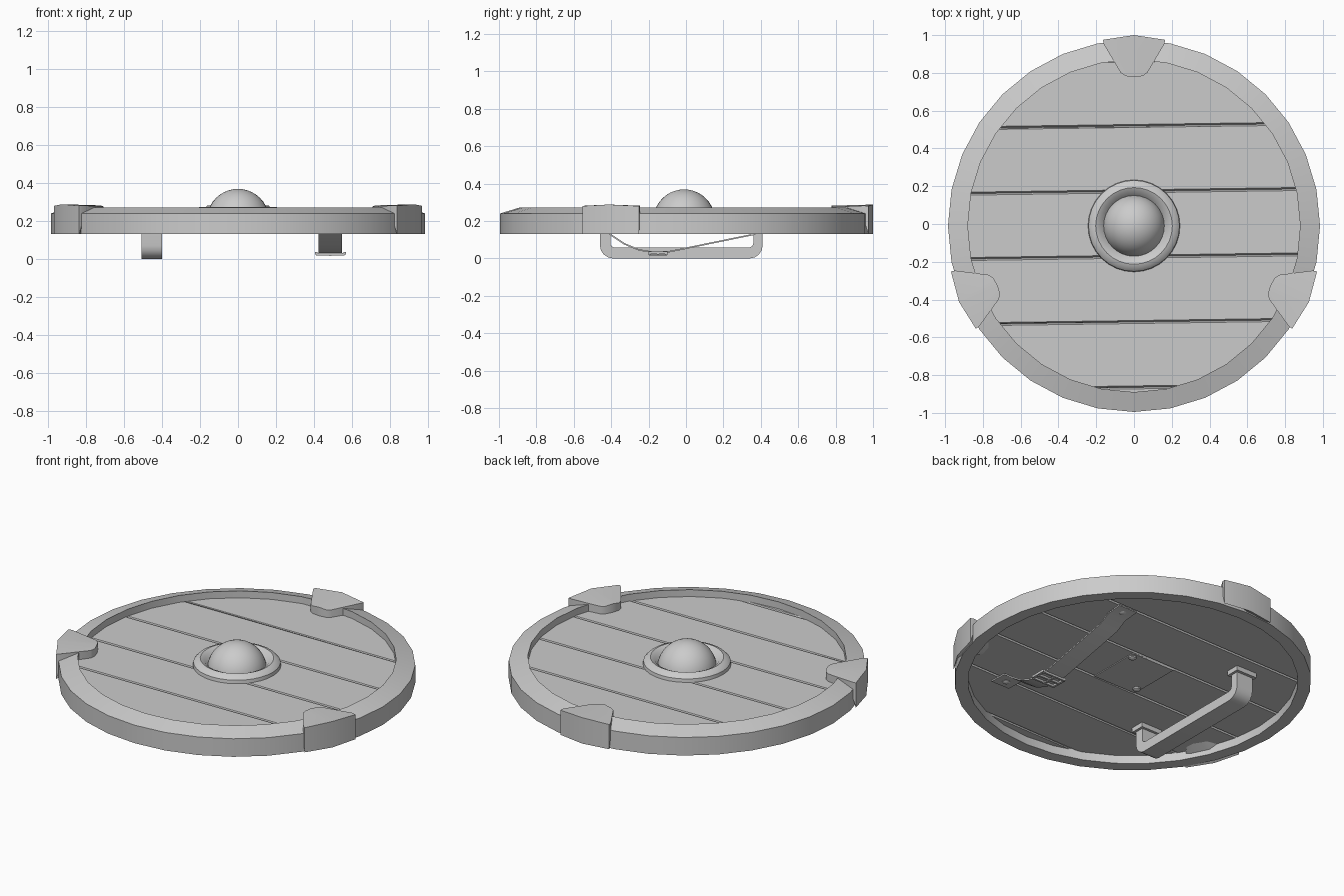
import bpy, bmesh
from math import sin, cos, pi, radians
from mathutils import Vector, Matrix

if "Cube" in bpy.data.objects:
    bpy.data.objects.remove(bpy.data.objects["Cube"])

CY = -0.01  # centre of the disc


def finish(name, bm):
    bmesh.ops.recalc_face_normals(bm, faces=bm.faces)
    me = bpy.data.meshes.new(name)
    bm.to_mesh(me)
    bm.free()
    ob = bpy.data.objects.new(name, me)
    bpy.context.collection.objects.link(ob)
    return ob


def lathe(name, profile, n, closed=False, loc=(0, CY, 0)):
    """Spin (radius, z) points about the z axis."""
    bm = bmesh.new()
    vs = [bm.verts.new((r, 0, z)) for r, z in profile]
    pairs = list(zip(vs, vs[1:])) + ([(vs[-1], vs[0])] if closed else [])
    es = [bm.edges.new(p) for p in pairs]
    bmesh.ops.spin(bm, geom=vs + es, cent=(0, 0, 0), axis=(0, 0, 1),
                   angle=2 * pi, steps=n, use_duplicate=False)
    bmesh.ops.remove_doubles(bm, verts=bm.verts, dist=1e-4)
    bmesh.ops.translate(bm, verts=bm.verts, vec=loc)
    return finish(name, bm)


def prism(name, pts, x0, x1):
    """Extrude a (y, z) outline along x."""
    bm = bmesh.new()
    f = bm.faces.new([bm.verts.new((x0, y, z)) for y, z in pts])
    ext = bmesh.ops.extrude_face_region(bm, geom=[f])["geom"]
    bmesh.ops.translate(bm, vec=(x1 - x0, 0, 0),
                        verts=[g for g in ext if isinstance(g, bmesh.types.BMVert)])
    return finish(name, bm)


def ribbon(path, t):
    """Closed outline of thickness t around a (y, z) path."""
    pts = [Vector(p) for p in path]
    a, b = [], []
    for i, p in enumerate(pts):
        d = (pts[min(i + 1, len(pts) - 1)] - pts[max(i - 1, 0)]).normalized()
        n = Vector((-d.y, d.x)) * t / 2
        a.append(p + n)
        b.append(p - n)
    return a + b[::-1]


def box(name, loc, size):
    bm = bmesh.new()
    bmesh.ops.create_cube(bm, size=1, matrix=Matrix.LocRotScale(
        Vector(loc), None, Vector(size)))
    return finish(name, bm)


# Rim
lathe("rim", [(.985, .13), (.985, .24), (.88, .272), (.88, .2), (.912, .2), (.912, .13)],
      32, closed=True)

# Plank board with V grooves on both sides
bm = bmesh.new()
bmesh.ops.create_cone(bm, cap_ends=True, segments=32, radius1=.93, radius2=.93, depth=.05,
                      matrix=Matrix.Translation((0, CY, .205)))
normal = Vector((-.014, 1, 0)).normalized()
seams = [(i + .5) * .346 for i in range(-3, 3)]
for s in seams:
    for off in (-.008, 0, .008):
        bmesh.ops.bisect_plane(bm, geom=bm.verts[:] + bm.edges[:] + bm.faces[:],
                               plane_co=(0, s + off, 0), plane_no=normal)
for v in bm.verts:
    if any(abs((v.co - Vector((0, s, 0))).dot(normal)) < 1e-4 for s in seams):
        v.co.z += .015 if v.co.z < .205 else -.015
finish("plank_board", bm)

# Centre boss: raised ring and dome
lathe("boss_ring", [(.245, .22), (.241, .25), (.225, .266), (.203, .273),
                    (.18, .262), (.155, .232)], 32)
lathe("boss_dome", [(.165 * cos(a), .204 + .165 * sin(a))
                    for a in [i * pi / 20 for i in range(11)]], 32)

# Three edge brackets: (radial, sideways, bottom z, top z)
half = [(.985, .165, .13, .28), (.962, .16, .2, .282), (.81, .07, .2, .276), (.793, .045, .2, .276)]
outline = ([(1.01, 0, .13, .288)] + half + [(.788, 0, .2, .282)]
           + [(r, -t, b, z) for r, t, b, z in half[::-1]])
for i, deg in enumerate((90, 203.5, 336.5)):
    bm = bmesh.new()
    lo = [bm.verts.new((r, t, b)) for r, t, b, z in outline]
    hi = [bm.verts.new((r, t, z)) for r, t, b, z in outline]
    n = len(lo)
    for k in range(n):
        m = (k + 1) % n
        bm.faces.new((lo[k], lo[m], hi[m], hi[k]))
    for ring in (lo, hi):  # caps split along the centre ridge
        bm.faces.new(ring[:6])
        bm.faces.new(ring[5:] + ring[:1])
    bmesh.ops.transform(bm, verts=bm.verts, matrix=Matrix.Translation((0, CY, 0))
                        @ Matrix.Rotation(radians(deg), 4, 'Z'))
    finish(f"edge_bracket_{i + 1}", bm)


# Hand grip with rounded corners
def u_shape(y0, y1, z0, r):
    arc = [i * pi / 8 for i in range(5)]
    return ([(y0, .185)] + [(y0 + r - r * cos(a), z0 + r - r * sin(a)) for a in arc]
            + [(y1 - r + r * sin(a), z0 + r - r * cos(a)) for a in arc] + [(y1, .185)])


prism("hand_grip", u_shape(-.46, .41, 0, .07) + u_shape(-.405, .36, .058, .025)[::-1], -.51, -.40)
for y in (-.432, .385):
    box("grip_foot", (-.455, y, .167), (.14, .085, .03))

# Arm strap, buckle and rivets
strap = [(-.57, .176), (-.46, .172), (-.40, .125), (-.33, .078), (-.25, .045), (-.17, .032),
         (-.09, .036), (.36, .128), (.43, .165), (.53, .175)]
prism("arm_strap", ribbon(strap, .008), .425, .548)
for x in (.412, .562):
    box("buckle_side", (x, -.15, .03), (.014, .10, .014))
for y in (-.195, -.15, -.105):
    box("buckle_bar", (.487, y, .024), (.15, .012, .012))
box("buckle_prong", (.487, -.15, .018), (.012, .09, .008))
box("back_plate", (0, 0, .179), (.29, .33, .008))
for x, y in ((.485, -.52), (.485, .48), (.12, .13), (-.12, -.12)):
    lathe("rivet", [(.024, .18), (.022, .168), (.012, .162), (0, .16)], 12, loc=(x, y, 0))

# Smooth shading that keeps hard edges
bpy.ops.object.select_all(action='SELECT')
bpy.context.view_layer.objects.active = bpy.context.scene.objects["rim"]
bpy.ops.object.shade_smooth_by_angle(angle=radians(30))
